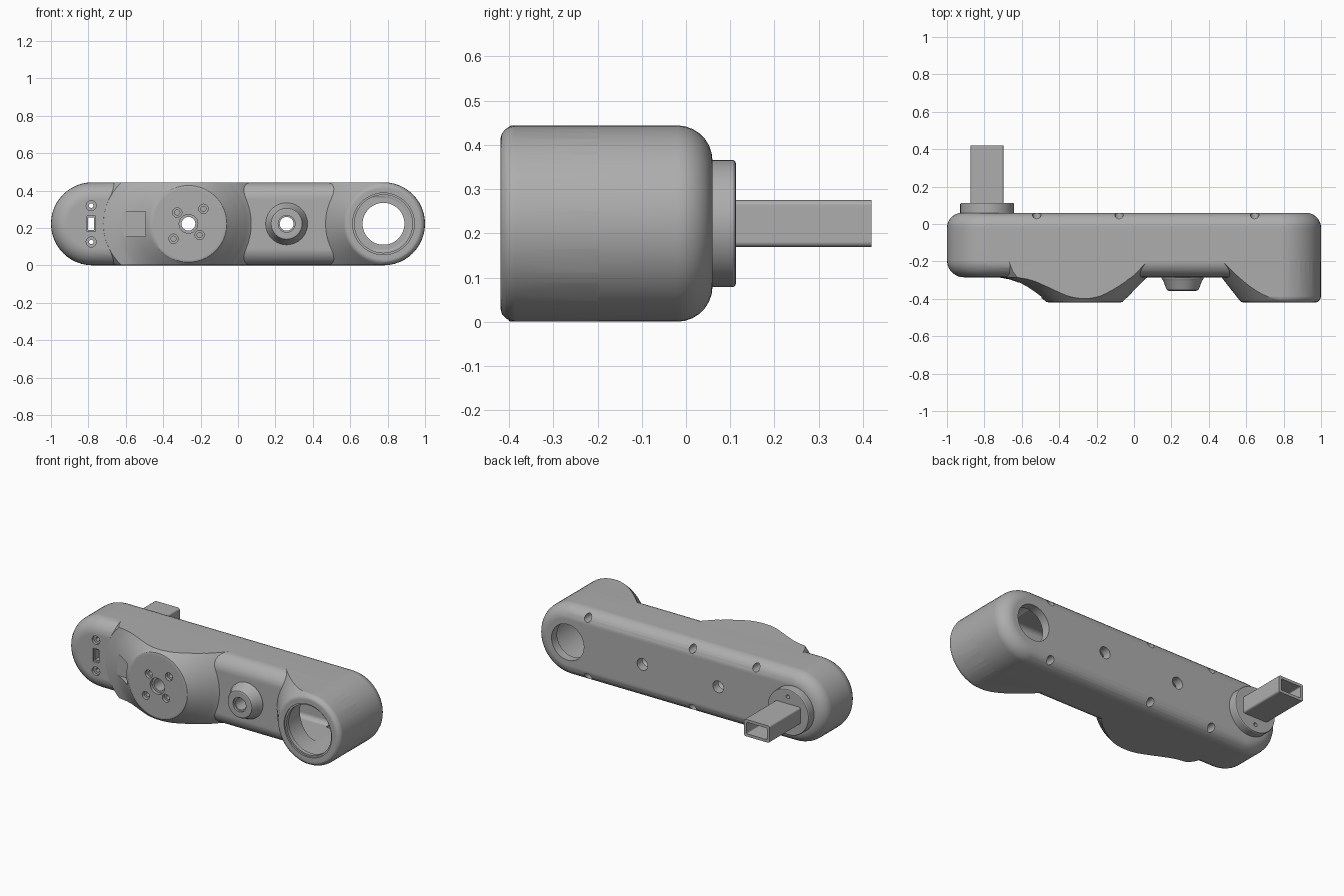
import bpy, bmesh, math
from mathutils import Vector

if "Cube" in bpy.data.objects:
    bpy.data.objects.remove(bpy.data.objects["Cube"])

CZ = 0.222          # axis height
CX = 0.778          # end-arc centres
R = 0.222           # body half height

mat = bpy.data.materials.new("mid_grey")
mat.diffuse_color = (0.42, 0.42, 0.42, 1)
mat.use_nodes = True
mat.node_tree.nodes["Principled BSDF"].inputs["Base Color"].default_value = mat.diffuse_color


def loft(name, rings):
    """Bridge equal-sized rings of points and cap both ends."""
    bm = bmesh.new()
    vs = [[bm.verts.new(p) for p in ring] for ring in rings]
    n = len(vs[0])
    for a, b in zip(vs, vs[1:]):
        for i in range(n):
            j = (i + 1) % n
            bm.faces.new((a[i], a[j], b[j], b[i]))
    bm.faces.new(vs[0])
    bm.faces.new(vs[-1])
    bmesh.ops.recalc_face_normals(bm, faces=bm.faces)
    me = bpy.data.meshes.new(name)
    bm.to_mesh(me)
    bm.free()
    ob = bpy.data.objects.new(name, me)
    bpy.context.collection.objects.link(ob)
    me.materials.append(mat)
    return ob


def stadium(r, y, seg=24):
    pts = []
    for c, start in ((CX, -math.pi / 2), (-CX, math.pi / 2)):
        for i in range(seg + 1):
            a = start + math.pi * i / seg
            pts.append((c + r * math.cos(a), y, CZ + r * math.sin(a)))
    return pts


def prism(name, r, y0, y1, f0, f1, steps=7):
    """Stadium prism from front y0 to back y1 with rounded rims f0 and f1."""
    rings = []
    for i in range(steps + 1):
        a = math.pi / 2 * i / steps
        rings.append(stadium(r - f0 * (1 - math.sin(a)), y0 + f0 * (1 - math.cos(a))))
    for i in range(steps + 1):
        a = math.pi / 2 * i / steps
        rings.append(stadium(r - f1 * (1 - math.cos(a)), y1 - f1 * (1 - math.sin(a))))
    return loft(name, rings)


def turned(name, x, z, profile, seg=32):
    """Turn (radius, y) points about a y-axis; radius may be a function of angle."""
    rings = []
    for r, y in profile:
        ring = []
        for i in range(seg):
            a = 2 * math.pi * i / seg
            rr = r(a) if callable(r) else r
            ring.append((x + rr * math.cos(a), y, z + rr * math.sin(a)))
        rings.append(ring)
    return loft(name, rings)


def block(name, x0, x1, y0, y1, z0, z1):
    return loft(name, [[(x0, y, z0), (x1, y, z0), (x1, y, z1), (x0, y, z1)] for y in (y0, y1)])


def boolean(ob, tool, op):
    m = ob.modifiers.new("b", 'BOOLEAN')
    m.operation, m.solver, m.object = op, 'EXACT', tool
    bpy.context.view_layer.update()
    dg = bpy.context.evaluated_depsgraph_get()
    me = bpy.data.meshes.new_from_object(ob.evaluated_get(dg))
    ob.modifiers.clear()
    ob.data = me
    bpy.data.objects.remove(tool)


def cut(ob, tool):
    boolean(ob, tool, 'DIFFERENCE')


def drill(ob, x, z, r, y0, y1, seg=24):
    cut(ob, turned("cutter", x, z, [(r, y0), (r, y1)], seg))


def finish(ob):
    bpy.ops.object.select_all(action='DESELECT')
    ob.select_set(True)
    bpy.context.view_layer.objects.active = ob
    bpy.ops.object.shade_smooth_by_angle(angle=math.radians(28))
    w = ob.modifiers.new("normals", 'WEIGHTED_NORMAL')
    w.keep_sharp = True


# main arm: rounded stadium
body = prism("arm_body", R, -0.285, 0.06, 0.09, 0.08)

# flared left boss: straight cone to the right, concave sweep to the left
LX = -0.265


def flare(right, left):
    def f(a):
        w = max(0.0, -math.cos(a)) ** 2
        return right * (1 - w) + left * w
    return f


boss = turned("left_boss", LX, CZ, [
    (0.19, -0.42), (0.205, -0.416), (flare(0.214, 0.218), -0.405),
    (flare(0.237, 0.245), -0.385), (flare(0.26, 0.278), -0.36), (flare(0.285, 0.315), -0.335),
    (flare(0.31, 0.36), -0.31), (flare(0.322, 0.40), -0.296), (flare(0.335, 0.455), -0.286),
    (flare(0.36, 0.47), -0.255), (flare(0.41, 0.48), -0.19)], 64)
boolean(boss, prism("clip", R - 0.0006, -0.43, -0.12, 0.035, 0.0), 'INTERSECT')
boolean(body, boss, 'UNION')

# right end boss: cone clipped to the rounded end
boss = turned("right_boss", CX, CZ, [
    (0.19, -0.42), (0.203, -0.417), (0.214, -0.408), (0.31, -0.285), (0.39, -0.183)], 64)
boolean(boss, prism("clip", R - 0.0006, -0.421, -0.12, 0.035, 0.0), 'INTERSECT')
boolean(body, boss, 'UNION')

# middle knob
boolean(body, turned("knob", 0.26, CZ, [
    (0.074, -0.357), (0.083, -0.353), (0.089, -0.343), (0.103, -0.305),
    (0.112, -0.292), (0.114, -0.25)], 40), 'UNION')

# hollow inside
cut(body, prism("cavity", 0.165, -0.235, 0.005, 0.03, 0.03))
drill(body, CX, CZ, 0.185, -0.385, 0.002, 48)

# large bearing opening, front and back
drill(body, CX, CZ, 0.165, -0.43, -0.41, 48)
drill(body, CX, CZ, 0.155, -0.43, -0.3, 48)
drill(body, CX, CZ, 0.112, -0.1, 0.1, 48)

# axle holes through boss, knob and back wall
drill(body, LX, CZ, 0.05, -0.43, -0.40)
drill(body, LX, CZ, 0.037, -0.43, 0.1)
drill(body, 0.26, CZ, 0.045, -0.37, -0.345)
drill(body, 0.26, CZ, 0.037, -0.37, 0.1)

# four counterbored screw holes on the left boss
for dx, dz in ((-0.06, 0.06), (0.08, 0.08), (-0.08, -0.08), (0.06, -0.06)):
    drill(body, LX + dx, CZ + dz, 0.025, -0.43, -0.40, 20)
    drill(body, LX + dx, CZ + dz, 0.014, -0.43, -0.2, 16)

# screw pockets along the rounded back rims
for x in (-0.52, -0.08, 0.645):
    for s in (-1, 1):
        drill(body, x, CZ + s * 0.183, 0.023, -0.03, 0.1, 20)

# small recess beside the left boss
cut(body, block("cutter", -0.66, -0.495, -0.5, -0.312, CZ - 0.067, CZ + 0.067))

# left end: slot, two screw holes, tube passage
SX = -0.785
cut(body, block("cutter", SX - 0.022, SX + 0.022, -0.3, -0.272, CZ - 0.042, CZ + 0.042))
cut(body, block("cutter", SX - 0.016, SX + 0.016, -0.3, -0.2, CZ - 0.033, CZ + 0.033))
cut(body, block("cutter", SX - 0.07, SX + 0.07, -0.05, 0.1, CZ - 0.036, CZ + 0.036))
for s in (-1, 1):
    drill(body, SX, CZ + s * 0.097, 0.027, -0.3, -0.268, 20)
    drill(body, SX, CZ + s * 0.097, 0.012, -0.3, 0.1, 16)
finish(body)

# round flange on the back
flange = turned("flange", SX, CZ, [(0.144, 0.055), (0.144, 0.106), (0.141, 0.111), (0.136, 0.113)], 48)
cut(flange, block("cutter", SX - 0.07, SX + 0.07, 0.0, 0.2, CZ - 0.036, CZ + 0.036))
for s in (-1, 1):
    drill(flange, SX, CZ + s * 0.097, 0.012, 0.0, 0.2, 16)
finish(flange)

# hollow rectangular tube with rounded corners
def rounded_rect(hx, hz, r, y):
    pts = []
    for k, (sx, sz) in enumerate(((1, 1), (-1, 1), (-1, -1), (1, -1))):
        for i in range(5):
            a = math.pi / 2 * (k + i / 4)
            pts.append((SX + sx * (hx - r) + r * math.cos(a), y, CZ + sz * (hz - r) + r * math.sin(a)))
    return pts


tube = loft("square_tube", [rounded_rect(0.088, 0.053, 0.012, y) for y in (0.1, 0.42)])
cut(tube, loft("cutter", [rounded_rect(0.07, 0.036, 0.006, y) for y in (0.0, 0.5)]))
finish(tube)
